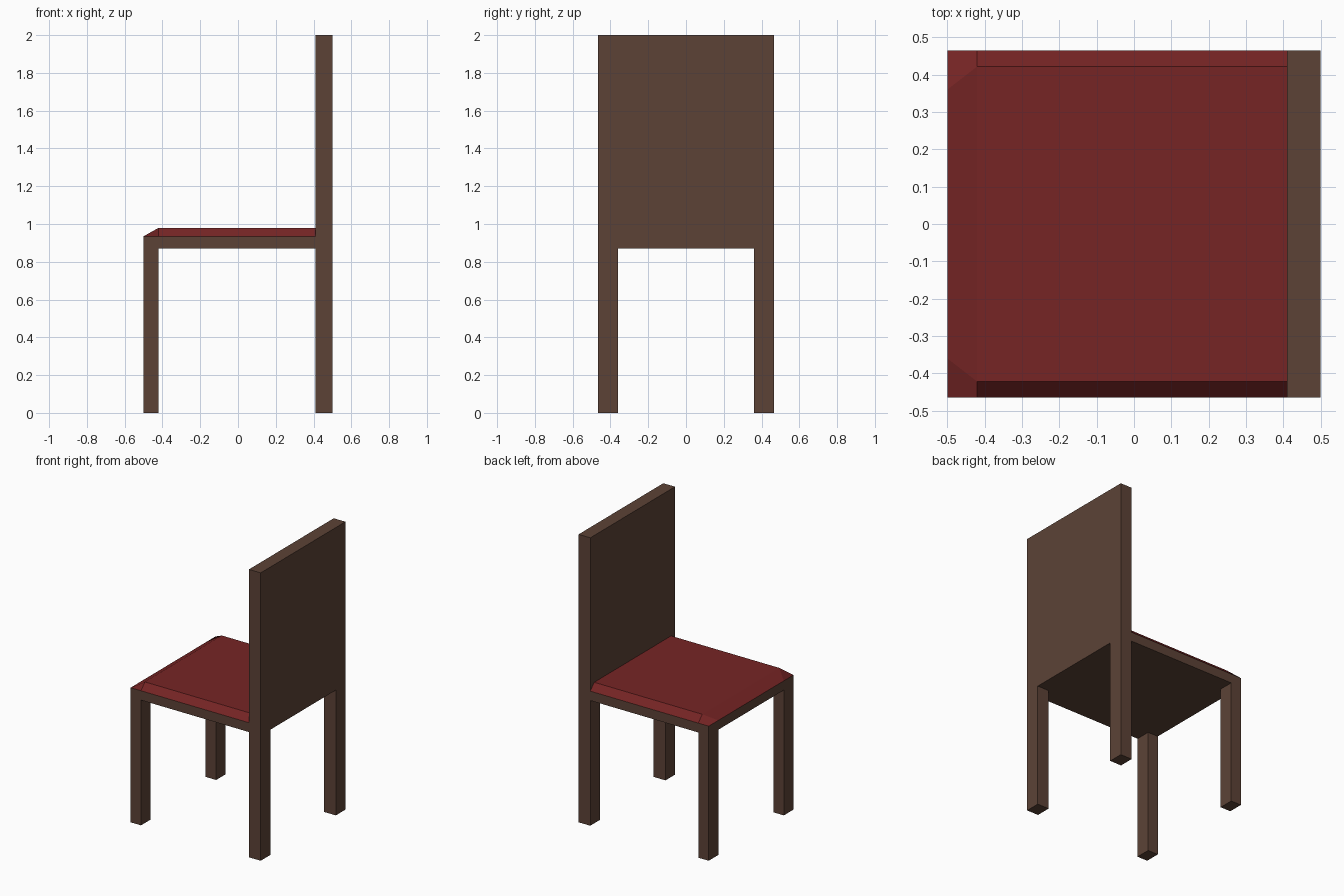
import bpy
import bmesh
from mathutils import Vector

if "Cube" in bpy.data.objects:
    bpy.data.objects.remove(bpy.data.objects["Cube"])


def material(name, rgb):
    mat = bpy.data.materials.new(name)
    mat.diffuse_color = (*rgb, 1)
    mat.use_nodes = True
    mat.node_tree.nodes["Principled BSDF"].inputs["Base Color"].default_value = mat.diffuse_color
    return mat


WOOD = material("dark_wood", (0.107, 0.055, 0.037))
RED = material("red_fabric", (0.18, 0.018, 0.018))

HALF_W = 0.465     # half width along y
LEG_Y = 0.36       # inner side of the legs
FRONT_X = -0.5
LEG_X = -0.42      # back side of the front legs
BACK_X = 0.41      # front side of the backrest
SEAT_Z = 0.87
FRAME_Z = 0.935
CUSHION_Z = 0.98


def add_object(name, bm, mat):
    bmesh.ops.recalc_face_normals(bm, faces=bm.faces)
    mesh = bpy.data.meshes.new(name)
    bm.to_mesh(mesh)
    bm.free()
    mesh.materials.append(mat)
    obj = bpy.data.objects.new(name, mesh)
    bpy.context.collection.objects.link(obj)
    return obj


def extrude_profile(name, points, offset, mat):
    bm = bmesh.new()
    face = bm.faces.new([bm.verts.new(p) for p in points])
    new = bmesh.ops.extrude_face_region(bm, geom=[face], use_keep_orig=True)["geom"]
    verts = [v for v in new if isinstance(v, bmesh.types.BMVert)]
    bmesh.ops.translate(bm, verts=verts, vec=Vector(offset))
    return add_object(name, bm, mat)


def box(name, low, high, mat):
    (x0, y0, z0), (x1, y1, z1) = low, high
    base = [(x0, y0, z0), (x1, y0, z0), (x1, y1, z0), (x0, y1, z0)]
    return extrude_profile(name, base, (0, 0, z1 - z0), mat)


# Backrest and rear legs: one arch-shaped panel
arch = [(-HALF_W, 0), (-LEG_Y, 0), (-LEG_Y, SEAT_Z), (LEG_Y, SEAT_Z),
        (LEG_Y, 0), (HALF_W, 0), (HALF_W, 2), (-HALF_W, 2)]
extrude_profile("backrest_with_rear_legs", [(BACK_X, y, z) for y, z in arch],
                (0.5 - BACK_X, 0, 0), WOOD)

# Seat frame
box("seat_frame", (FRONT_X, -HALF_W, SEAT_Z), (BACK_X, HALF_W, FRAME_Z), WOOD)

# Front legs
for side, y0, y1 in (("right", -HALF_W, -LEG_Y), ("left", LEG_Y, HALF_W)):
    box(f"front_leg_{side}", (FRONT_X, y0, 0), (LEG_X, y1, SEAT_Z), WOOD)

# Cushion: sloped front and sides, with chamfered front corners
bm = bmesh.new()
rows = []
for s in (-1, 1):
    rows.append([bm.verts.new(p) for p in (
        (FRONT_X, s * HALF_W, FRAME_Z), (LEG_X, s * HALF_W, FRAME_Z),
        (LEG_X, s * 0.422, CUSHION_Z), (FRONT_X, s * LEG_Y, FRAME_Z),
        (BACK_X, s * HALF_W, FRAME_Z), (BACK_X, s * 0.422, CUSHION_Z))])
for a, b, c, d, e, f in rows:
    bm.faces.new((a, b, c, d))      # front corner
    bm.faces.new((b, e, f, c))      # side slope
(a, b, c, d, e, f), (a2, b2, c2, d2, e2, f2) = rows
bm.faces.new((d, c, c2, d2))        # front slope
bm.faces.new((c, f, f2, c2))        # top
bm.faces.new((e, e2, f2, f))        # rear
bm.faces.new((a, d, d2, a2, b2, e2, e, b))  # underside
add_object("seat_cushion", bm, RED)
